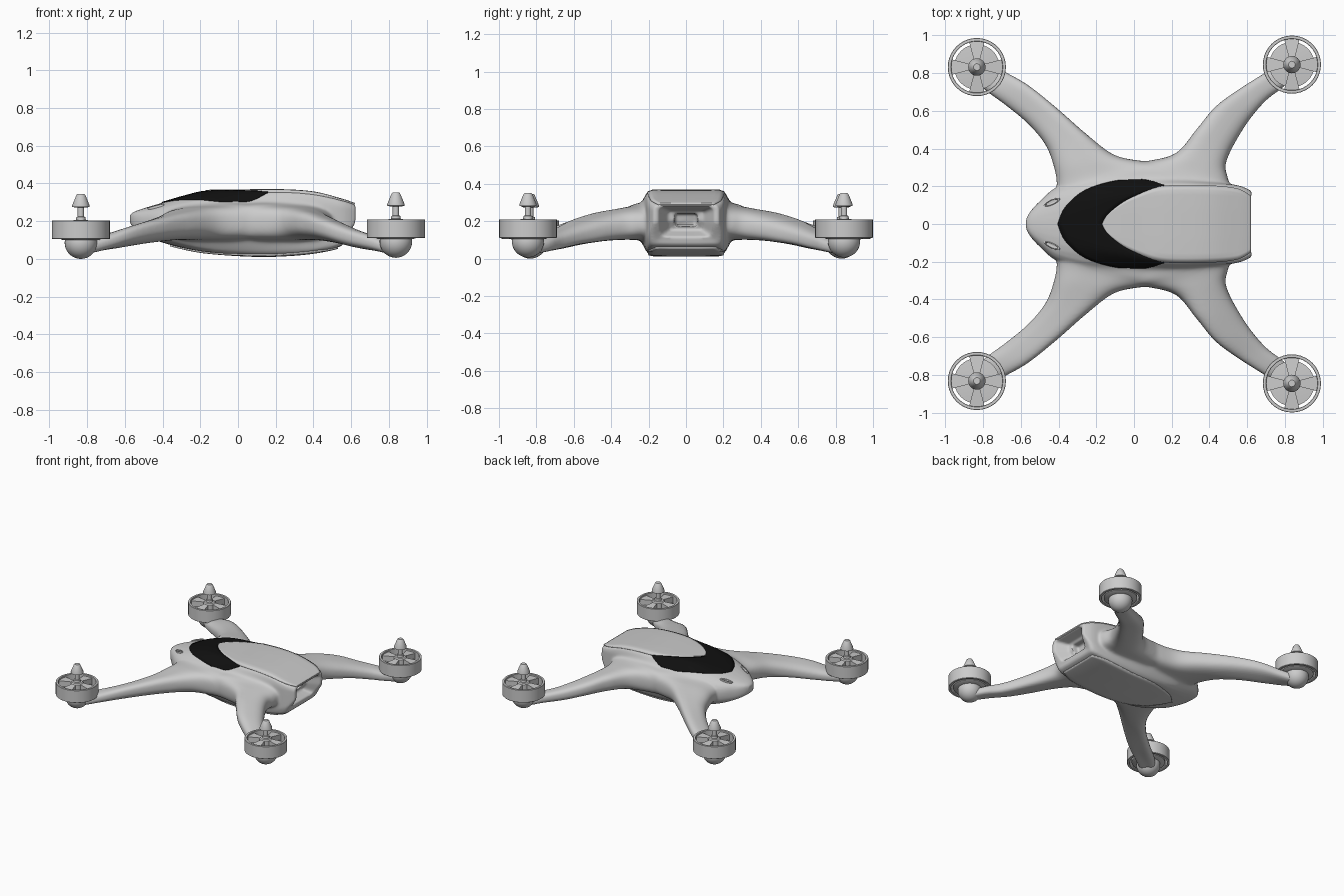
import bpy, bmesh, math
from mathutils import Vector
from mathutils.bvhtree import BVHTree

if "Cube" in bpy.data.objects:
    bpy.data.objects.remove(bpy.data.objects["Cube"])


def link(name, me, angle):
    ob = bpy.data.objects.new(name, me)
    bpy.context.collection.objects.link(ob)
    bpy.ops.object.select_all(action='DESELECT')
    ob.select_set(True)
    bpy.context.view_layer.objects.active = ob
    bpy.ops.object.shade_smooth_by_angle(angle=math.radians(angle))
    return ob


def make(name, verts, faces, angle=35, mirror=False):
    me = bpy.data.meshes.new(name)
    bm = bmesh.new()
    vs = [bm.verts.new(v) for v in verts]
    for f in faces:
        bm.faces.new([vs[i] for i in f])
    bmesh.ops.remove_doubles(bm, verts=bm.verts, dist=1e-5)
    bmesh.ops.recalc_face_normals(bm, faces=bm.faces)
    bm.to_mesh(me)
    bm.free()
    ob = link(name, me, angle)
    if mirror:
        ob.modifiers.new("mirror", 'MIRROR').use_axis = (False, True, False)
    return ob


def spline(rows, n):
    """Catmull-Rom resampling of rows of numbers"""
    out = []
    for i in range(len(rows) - 1):
        p0, p1 = rows[max(i - 1, 0)], rows[i]
        p2, p3 = rows[i + 1], rows[min(i + 2, len(rows) - 1)]
        for k in range(n):
            t = k / n
            out.append([0.5 * (2*b + (c - a)*t + (2*a - 5*b + 4*c - d)*t*t + (3*b - a - 3*c + d)*t**3)
                        for a, b, c, d in zip(p0, p1, p2, p3)])
    out.append(list(rows[-1]))
    return out


def loft(name, rings, closed=False, **kw):
    n, m = len(rings[0]), len(rings)
    verts = [p for r in rings for p in r]
    faces = [(i*n + j, i*n + (j+1) % n, (i+1) % m*n + (j+1) % n, (i+1) % m*n + j)
             for i in range(m if closed else m - 1) for j in range(n)]
    if not closed:
        faces += [tuple(range(n)), tuple(range((m-1)*n, m*n))]
    return make(name, verts, faces, **kw)


def chaikin(pts, r):
    return [q for a, b in zip(pts, pts[1:] + pts[:1]) for q in (a.lerp(b, r), a.lerp(b, 1 - r))]


# Fuselage: x, top half-width, top z, side half-width, shoulder z, lower z, belly half-width, belly z, rear slant
body_rows = [
    (-.572, .012, .235, .025, .225, .20, .015, .19, 0), (-.55, .04, .25, .065, .23, .175, .045, .16, 0),
    (-.50, .07, .268, .12, .235, .15, .085, .13, 0), (-.41, .10, .295, .195, .25, .13, .13, .09, 0),
    (-.28, .125, .333, .230, .28, .11, .17, .055, 0), (-.16, .15, .358, .240, .29, .10, .19, .035, 0),
    (.05, .185, .361, .244, .293, .095, .20, .02, 0), (.22, .206, .362, .237, .298, .095, .205, .02, 0),
    (.40, .205, .35, .222, .295, .095, .205, .035, 0), (.55, .195, .312, .205, .28, .12, .19, .065, .01),
    (.624, .16, .287, .174, .265, .19, .155, .10, .06)]
rings = []
for x, wt, zt, w, zs, zl, wb, zb, sl in spline(body_rows, 5):
    half = [Vector((x, wt, zt)), Vector((x, w, zs)), Vector((x, w, zl)), Vector((x - sl, wb, zb))]
    ring = half + [Vector((p.x, -p.y, p.z)) for p in reversed(half)]
    r = .25 if x < -.4 else max(.09, .25 - (x + .4) * .6)
    rings.append(chaikin(chaikin(ring, r), .25))
# rear recess
rear, mid = rings[-1], Vector((.6, 0, .215))
for s, dx in ((.86, 0), (.55, -.08), (.36, -.08), (.33, -.13)):
    rings.append([mid + (p - mid) * s + Vector((dx, 0, 0)) for p in rear])
body = loft("fuselage_core", rings, angle=32)
bvh = BVHTree.FromPolygons([v.co for v in body.data.vertices], [p.vertices for p in body.data.polygons])


def on_body(x, y, up=1, lift=0.0):
    hit = bvh.ray_cast(Vector((x, y, up)), Vector((0, 0, -up)))[0]
    return Vector((x, y, (hit.z if hit else .2) + lift * up))


def panel(name, outer, inner, lift, up=1):
    """Skin panel between two outlines, draped over the fuselage"""
    o, i, k = spline(outer, 5), spline(inner, 5), 8
    verts = [on_body(a[0] + (b[0]-a[0])*t/k, a[1] + (b[1]-a[1])*t/k, up, lift)
             for a, b in zip(o, i) for t in range(k + 1)]
    n = k + 1
    faces = [(r*n + c, r*n + c + 1, (r+1)*n + c + 1, (r+1)*n + c) for r in range(len(o) - 1) for c in range(k)]
    ob = make(name, verts, faces, mirror=True)
    if sum(p.normal.z for p in ob.data.polygons) * up < 0:
        ob.data.flip_normals()
    s = ob.modifiers.new("thickness", 'SOLIDIFY')
    s.thickness, s.offset = lift + .004, -1
    return ob


# Dark windscreen, top hatch and belly plate
edge = [(-.17, 0), (-.14, .05), (-.06, .115), (.03, .16), (.10, .188), (.16, .203)]
glass = panel("windscreen", [(-.405, 0), (-.365, .09), (-.26, .18), (-.10, .23), (.05, .237), (.16, .208)], edge, .005)
black = bpy.data.materials.new("black")
black.diffuse_color = (.005, .005, .005, 1)
black.use_nodes = True
black.node_tree.nodes["Principled BSDF"].inputs["Base Color"].default_value = black.diffuse_color
glass.data.materials.append(black)
hatch = edge + [(.25, .207), (.42, .204), (.55, .188), (.62, .15)]
panel("top_hatch", hatch, [(p[0], 0) for p in hatch], .008)
keel = [(-.36, 0), (-.25, .10), (-.05, .18), (.2, .20), (.42, .20), (.53, .16)]
panel("belly_plate", keel, [(p[0], 0) for p in keel], .008, -1)

# Nose slits
for s in (1, -1):
    c = on_body(-.435, .115 * s)
    d = (on_body(-.395, .133 * s) - on_body(-.475, .097 * s)).normalized()
    side = d.cross(Vector((0, 0, 1))).normalized()
    up = side.cross(d)
    sl = [[c + d * .048 * math.cos(a) * q + side * .014 * math.sin(a) * q + up * h
           for a in (2 * math.pi * j / 20 for j in range(20))]
          for q, h in ((1, -.012), (1, .006), (.8, .008), (.7, .001))]
    loft("nose_slit", sl)

# Arms: inner edge xy, outer edge xy, edge heights, half thickness
front_arm = [
    (-.86, .80, -.80, .87, .05, .05, .03), (-.80, .72, -.69, .81, .07, .085, .038),
    (-.68, .63, -.56, .735, .09, .13, .047), (-.56, .53, -.41, .615, .12, .165, .057),
    (-.47, .42, -.25, .475, .15, .188, .07), (-.425, .30, -.10, .365, .175, .195, .083),
    (-.41, .20, .06, .332, .185, .195, .09), (-.43, .10, .17, .31, .195, .20, .10),
    (-.30, 0, .16, .10, .20, .20, .105)]
rear_arm = [
    (.86, .80, .80, .87, .05, .05, .03), (.79, .725, .70, .805, .07, .085, .038),
    (.70, .655, .55, .71, .09, .125, .047), (.61, .55, .43, .62, .12, .165, .057),
    (.53, .42, .33, .50, .15, .19, .07), (.485, .31, .22, .375, .175, .195, .083),
    (.50, .24, .06, .332, .185, .195, .09), (.50, .13, -.05, .31, .195, .20, .10),
    (.40, 0, -.04, .10, .20, .20, .105)]


def power(v, e=.72):
    return math.copysign(abs(v) ** e, v)


parts = [body]
for name, rows in (("front_arm", front_arm), ("rear_arm", rear_arm)):
    rings = []
    for ax, ay, bx, by, za, zb, h in spline(rows, 6):
        a, b = Vector((ax, ay, za)), Vector((bx, by, zb))
        c, e = (a + b) / 2, (b - a) / 2
        rings.append([c + e * power(math.cos(t)) + Vector((0, 0, h * power(math.sin(t))))
                      for t in (2 * math.pi * j / 32 for j in range(32))])
    parts.append(loft(name, rings, angle=50, mirror=True))


def evaluated(obs, name):
    dg = bpy.context.evaluated_depsgraph_get()
    bm, me = bmesh.new(), bpy.data.meshes.new(name)
    for ob in obs:
        bm.from_mesh(ob.evaluated_get(dg).to_mesh())
    bm.to_mesh(me)
    bm.free()
    for ob in obs:
        bpy.data.objects.remove(ob)
    return me


# Fuse fuselage and arms into one skin, then fillet the arm roots
shell = link("shell", evaluated(parts, "shell"), 35)
rm = shell.modifiers.new("fuse", 'REMESH')
rm.mode, rm.voxel_size = 'VOXEL', .008
frame = link("fuselage_and_arms", evaluated([shell], "fuselage_and_arms"), 40)
roots = frame.vertex_groups.new(name="arm_roots")
for v in frame.data.vertices:
    x, y, z = abs(v.co.x - .04), abs(v.co.y), v.co.z
    w = min(1, max(0, (y - .205) / .03)) * min(1, max(0, (.48 - y) / .1)) * min(1, max(0, (.56 - x) / .08))
    if w > 0:
        roots.add([v.index], w, 'REPLACE')
for group, count in (("", 3), ("arm_roots", 50)):
    sm = frame.modifiers.new("smooth", 'SMOOTH')
    sm.factor, sm.iterations, sm.vertex_group = .5, count, group


def lathe(name, profile, at, n=40, closed=False):
    rings = [[at + Vector((r * math.cos(a), r * math.sin(a), z))
              for a in (2 * math.pi * j / n for j in range(n))] for r, z in profile]
    return loft(name, rings, closed=closed)


# Motors with rim, spokes, shaft, nut and foot dome
for at in (Vector((sx * .835 + .002, sy * (.832 if sx < 0 else .845), 0 if sx < 0 else .006))
           for sx in (-1, 1) for sy in (-1, 1)):
    lathe("motor_rim", [(.152, .105), (.154, .107), (.154, .202), (.152, .204), (.138, .204),
                        (.136, .202), (.136, .105)], at, closed=True)
    lathe("motor_stator", [(.095, .10), (.120, .11), (.120, .15), (.06, .155)], at)
    lathe("motor_hub", [(.045, .14), (.045, .197), (.038, .205), (.026, .207), (.024, .222),
                        (.017, .224), (.017, .28)], at, 24)
    lathe("prop_nut", [(.03, .272), (.046, .276), (.046, .284), (.024, .338), (.018, .345)], at, 24)
    lathe("foot_dome", [(max(.001, .086 * math.cos(math.radians(t))), .086 + .086 * math.sin(math.radians(t)))
                        for t in range(-90, 31, 10)], at, 32)
    for k in range(4):
        a = math.pi / 2 * k
        d, s = Vector((math.cos(a), math.sin(a), 0)), Vector((-math.sin(a), math.cos(a), 0))
        loft("motor_spoke", [[at + d * r + s * w * u + Vector((0, 0, z))
                              for u, z in ((-1, lo), (1, lo), (1, hi), (-1, hi))]
                             for r, w, lo, hi in ((.03, .014, .165, .198), (.138, .042, .11, .19))])
